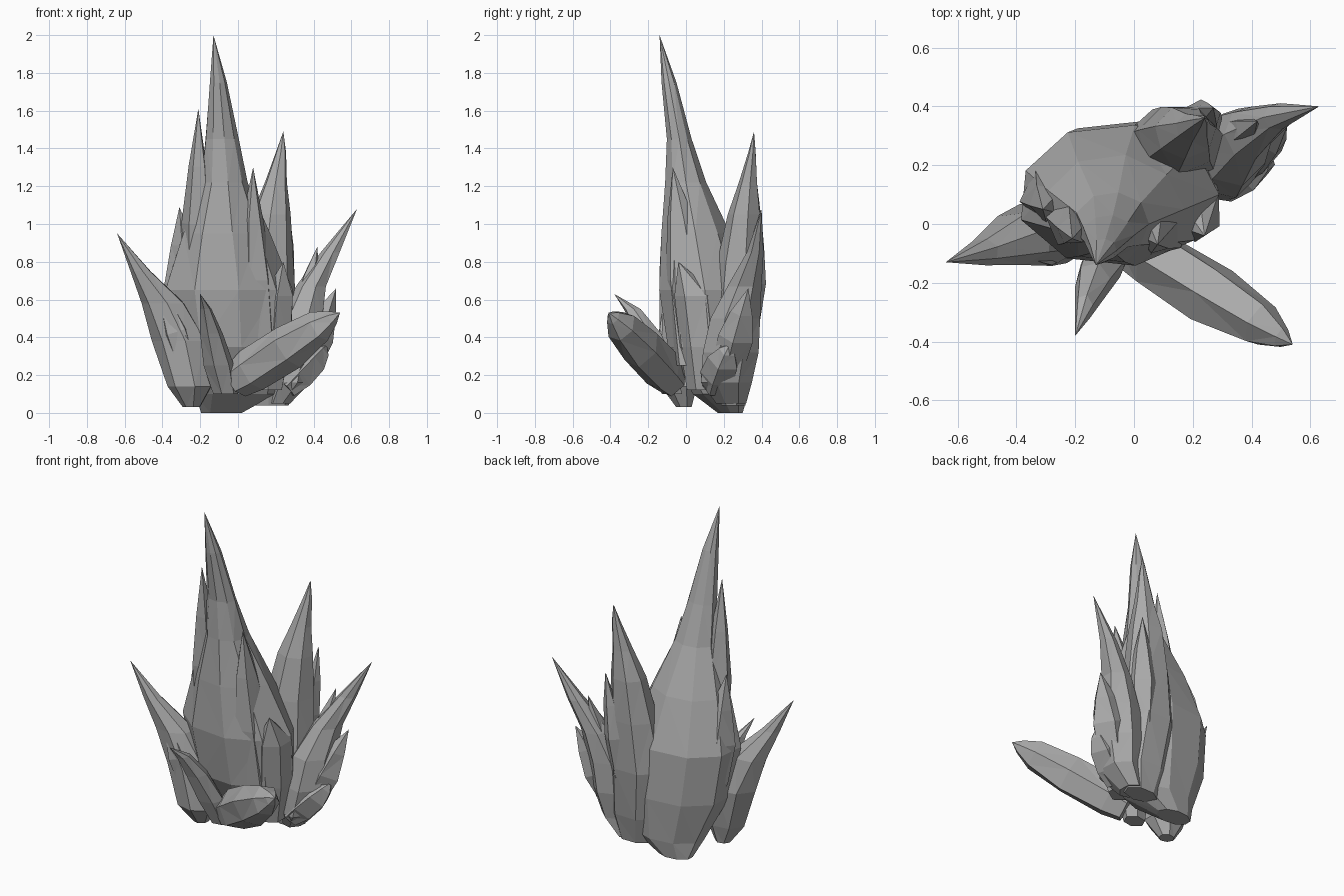
import bpy, bmesh, math, random
from mathutils import Vector

random.seed(4)
cube = bpy.data.objects.get("Cube")
if cube:
    bpy.data.objects.remove(cube)

# Single stone colour
stone = bpy.data.materials.new("grey crystal")
stone.use_nodes = True
GREY = (0.4, 0.4, 0.4, 1)
stone.diffuse_color = GREY
stone.node_tree.nodes["Principled BSDF"].inputs["Base Color"].default_value = GREY


def build(name, rings, tip):
    """Skin faceted rings and close them with a pointed tip."""
    bm = bmesh.new()
    loops = [[bm.verts.new(p) for p in ring] for ring in rings]
    top = bm.verts.new(tip)
    n = len(loops[0])
    bm.faces.new(loops[0][::-1])
    for low, high in zip(loops, loops[1:]):
        for i in range(n):
            j = (i + 1) % n
            bm.faces.new((low[i], low[j], high[j], high[i]))
    for i in range(n):
        bm.faces.new((loops[-1][i], loops[-1][(i + 1) % n], top))
    bmesh.ops.triangulate(bm, faces=bm.faces[:])
    bmesh.ops.recalc_face_normals(bm, faces=bm.faces[:])
    mesh = bpy.data.meshes.new(name)
    bm.to_mesh(mesh)
    bm.free()
    mesh.materials.append(stone)
    bpy.context.collection.objects.link(bpy.data.objects.new(name, mesh))


def ring_points(centre, u, v, n, turn, rough):
    points = []
    for i in range(n):
        a = turn + math.tau * i / n
        r = 1.02 + random.uniform(-rough, rough)
        points.append(centre + (u * math.cos(a) + v * math.sin(a)) * r)
    return points


def mass(name, slices, tip, n=8, turn=0.2, rough=0.03):
    """Large crystal from level slices: height, x range, y range."""
    rings = []
    for z, x0, x1, y0, y1 in slices:
        centre = Vector(((x0 + x1) / 2, (y0 + y1) / 2, z))
        u, v = Vector(((x1 - x0) / 2, 0, 0)), Vector((0, (y1 - y0) / 2, 0))
        rings.append(ring_points(centre, u, v, n, turn, rough))
    build(name, rings, tip)


def shard(name, base, tip, width, depth, n=5, turn=0.3,
          profile=((0, .5), (.2, .9), (.5, 1), (.75, .6))):
    """Slim crystal along a straight axis; width is level, depth is across it."""
    base, tip = Vector(base), Vector(tip)
    axis = (tip - base).normalized()
    side = axis.cross(Vector((0, 0, 1))).normalized()
    up = side.cross(axis)
    rings = [ring_points(base.lerp(tip, t), side * width * s / 2,
                         up * depth * s / 2, n, turn, 0.06) for t, s in profile]
    build(name, rings, tip)


# Tall central crystal
mass("central_crystal", [
    (0.00, -.20, .02, .17, .30), (0.10, -.24, .20, .04, .33),
    (0.35, -.34, .27, -.10, .35), (0.65, -.39, .28, -.14, .34),
    (0.95, -.30, .16, -.13, .23), (1.22, -.20, .05, -.11, .11),
    (1.45, -.175, .00, -.10, .03), (1.75, -.15, -.06, -.13, -.05)],
    (-.13, -.14, 2), n=9, turn=0)

# Rear crystal
mass("rear_crystal", [
    (0.04, .06, .27, .19, .32), (0.20, .00, .33, .14, .36),
    (0.50, -.04, .31, .14, .40), (0.80, .01, .29, .17, .41),
    (1.05, .07, .28, .22, .40), (1.22, .14, .26, .28, .38),
    (1.38, .20, .255, .33, .37)],
    (.24, .36, 1.49), n=7)

# Leaning crystal on the left
mass("left_crystal", [
    (0.05, .16, .28, .16, .32), (0.16, .18, .39, .08, .35),
    (0.32, .18, .44, .09, .38), (0.50, .22, .45, .13, .39),
    (0.67, .31, .47, .22, .40), (0.85, .44, .54, .32, .41)],
    (.63, .40, 1.08), n=7, turn=0.5)

# Leaning crystal on the right
mass("right_crystal", [
    (0.03, -.29, -.20, -.05, .03), (0.14, -.37, -.13, -.13, .06),
    (0.38, -.45, -.16, -.14, .09), (0.58, -.51, -.28, -.14, .04),
    (0.75, -.57, -.46, -.14, -.05)],
    (-.64, -.13, .95), n=7, turn=0.4)

# Low crystals reaching forward
shard("front_left_crystal", (-.01, -.07, .17), (.54, -.41, .53), .21, .23, n=6,
      profile=((0, .8), (.15, 1), (.5, 1.03), (.8, .75), (.93, .35)))
mass("front_right_crystal", [
    (.10, -.13, .00, -.13, -.02), (.25, -.18, -.02, -.20, -.05),
    (.42, -.20, -.08, -.27, -.13), (.55, -.20, -.14, -.33, -.24)],
    (-.20, -.38, .63), n=6)

# Splinters growing from the central crystal
shard("central_right_splinter", (-.22, .06, .40), (-.21, -.05, 1.61), .17, .17)
shard("outer_right_splinter", (-.24, .12, .30), (-.31, .05, 1.09), .24, .20)
mass("central_left_splinter", [
    (.25, .02, .22, -.06, .18), (.70, -.01, .19, -.11, .15),
    (1.02, .02, .135, -.10, .05)],
    (.08, -.07, 1.30), n=6)
mass("low_left_splinter", [
    (.12, .08, .24, .01, .20), (.35, .08, .29, -.03, .20),
    (.62, .12, .30, -.06, .17)],
    (.24, -.04, .80), n=6, turn=0.5)

# Splinters growing from the rear crystal
shard("rear_left_splinter", (.20, .31, .30), (.27, .395, 1.08), .16, .12)
shard("rear_inner_splinter", (.08, .28, .35), (.14, .28, 1.16), .16, .14)

# Splinters growing from the left crystal
shard("left_upper_splinter", (.28, .24, .25), (.42, .35, .88), .16, .14)
shard("left_middle_splinter", (.30, .20, .15), (.52, .33, .66), .20, .18)
shard("left_lower_splinter", (.25, .15, .13), (.47, .23, .36), .19, .18,
      profile=((0, .7), (.3, 1), (.65, .9), (.88, .5)))

# Splinter growing from the right crystal
shard("right_upper_splinter", (-.25, -.03, .18), (-.42, -.09, .69), .20, .17)
